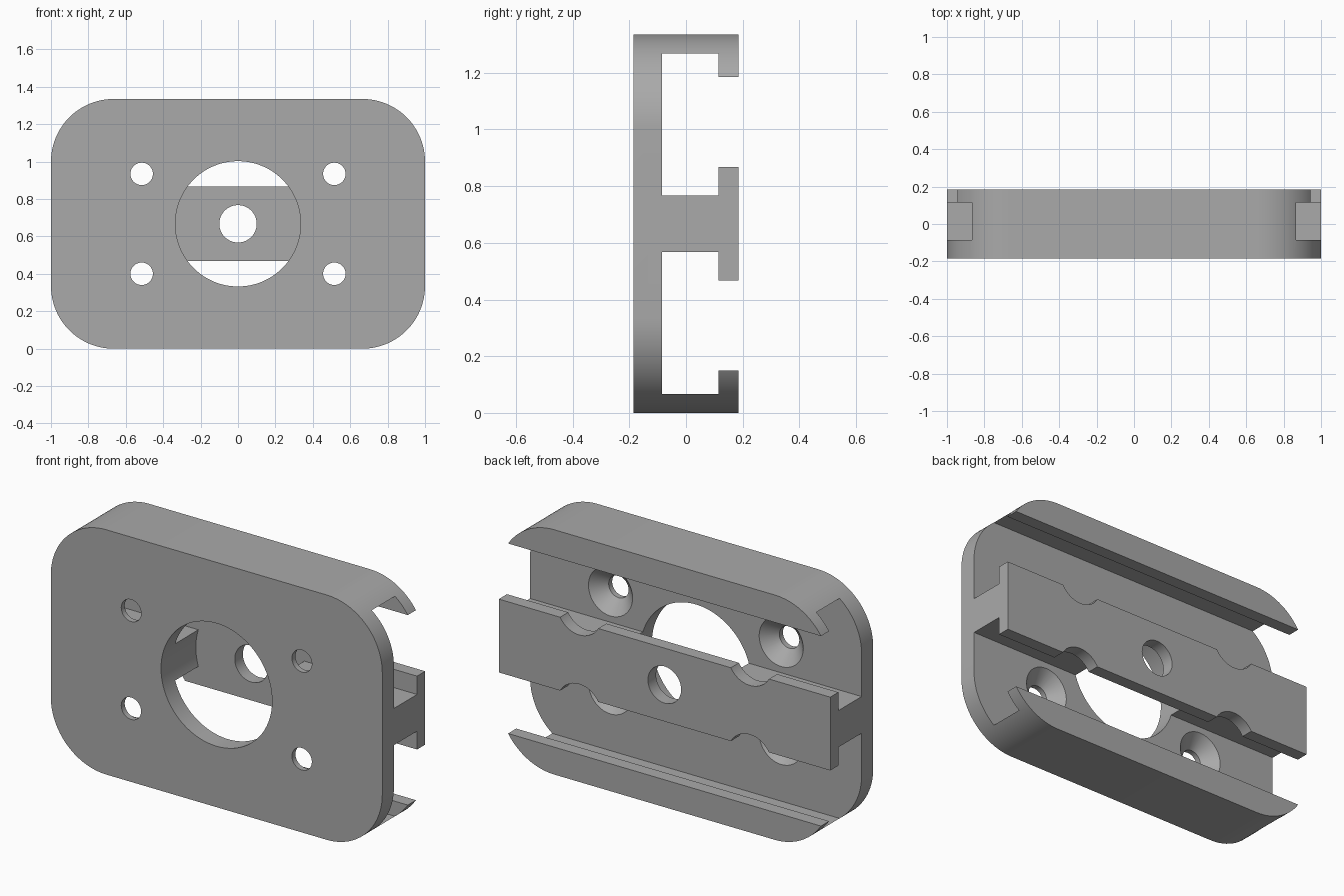
import bpy
import bmesh
from math import cos, sin, pi, radians

HALF_D, HEIGHT, CORNER = 0.185, 1.335, 0.335
MID = HEIGHT / 2
FLOOR, LIP = -0.085, 0.115      # depth of the channel floor and of the lips

cube = bpy.data.objects.get("Cube")
if cube:
    bpy.data.objects.remove(cube, do_unlink=True)

grey = bpy.data.materials.new("plain grey")
grey.use_nodes = True
colour = (0.4, 0.4, 0.4, 1)
grey.diffuse_color = colour
grey.node_tree.nodes["Principled BSDF"].inputs["Base Color"].default_value = colour


def loft(name, rings):
    """Skin a stack of equal-length point rings and cap both ends."""
    bm = bmesh.new()
    loops = [[bm.verts.new(p) for p in ring] for ring in rings]
    n = len(loops[0])
    for a, b in zip(loops, loops[1:]):
        for i in range(n):
            j = (i + 1) % n
            bm.faces.new((a[i], a[j], b[j], b[i]))
    bm.faces.new(loops[0][::-1])
    bm.faces.new(loops[-1])
    bmesh.ops.recalc_face_normals(bm, faces=bm.faces)
    mesh = bpy.data.meshes.new(name)
    bm.to_mesh(mesh)
    bm.free()
    mesh.materials.append(grey)
    obj = bpy.data.objects.new(name, mesh)
    bpy.context.collection.objects.link(obj)
    return obj


def lathe(name, profile, x, z, steps=64):
    """Turn (radius, y) points about an axis running front to back."""
    return loft(name, [[(x + r * cos(2 * pi * i / steps), y, z + r * sin(2 * pi * i / steps))
                        for i in range(steps)] for r, y in profile])


# Rounded block
outline = []
for k, (sx, sz) in enumerate([(1, 1), (-1, 1), (-1, -1), (1, -1)]):
    for i in range(25):
        a = pi / 2 * (k + i / 24)
        outline.append((sx * (1 - CORNER) + CORNER * cos(a),
                        MID + sz * (MID - CORNER) + CORNER * sin(a)))
body = loft("mounting_plate", [[(x, y, z) for x, z in outline] for y in (-HALF_D, HALF_D)])

# T-shaped channels running the full width, mirrored about the middle
cutters = []
tee = [(FLOOR, 0.1), (FLOOR, 0.6), (LIP, 0.6), (LIP, 0.518),
       (0.3, 0.518), (0.3, 0.2), (LIP, 0.2), (LIP, 0.1)]
for side in (-1, 1):
    cutters.append(loft("channel_cutter", [[(x, y, MID + side * h) for y, h in tee]
                                           for x in (-1.2, 1.2)]))

# Large front opening and the small hole in the rear bar
cutters.append(lathe("opening_cutter", [(0.335, -0.3), (0.335, LIP)], 0, MID, 128))
cutters.append(lathe("centre_hole_cutter", [(0.1, 0), (0.1, 0.3)], 0, MID))

# Countersunk screw holes with clearance through the rear bar edges
screw = [(0.06, -0.3), (0.06, -0.155), (0.133, FLOOR), (0.133, 0.3)]
for sx in (-1, 1):
    for sz in (-1, 1):
        cutters.append(lathe("screw_cutter", screw, sx * 0.515, MID + sz * 0.267))

bpy.ops.object.select_all(action="DESELECT")
bpy.context.view_layer.objects.active = body
body.select_set(True)
for cutter in cutters:
    cutter.hide_render = True
    mod = body.modifiers.new("cut", "BOOLEAN")
    mod.operation, mod.solver, mod.object = "DIFFERENCE", "EXACT", cutter
    bpy.ops.object.modifier_apply(modifier=mod.name)
    bpy.data.objects.remove(cutter, do_unlink=True)

bpy.ops.object.shade_smooth_by_angle(angle=radians(30))
